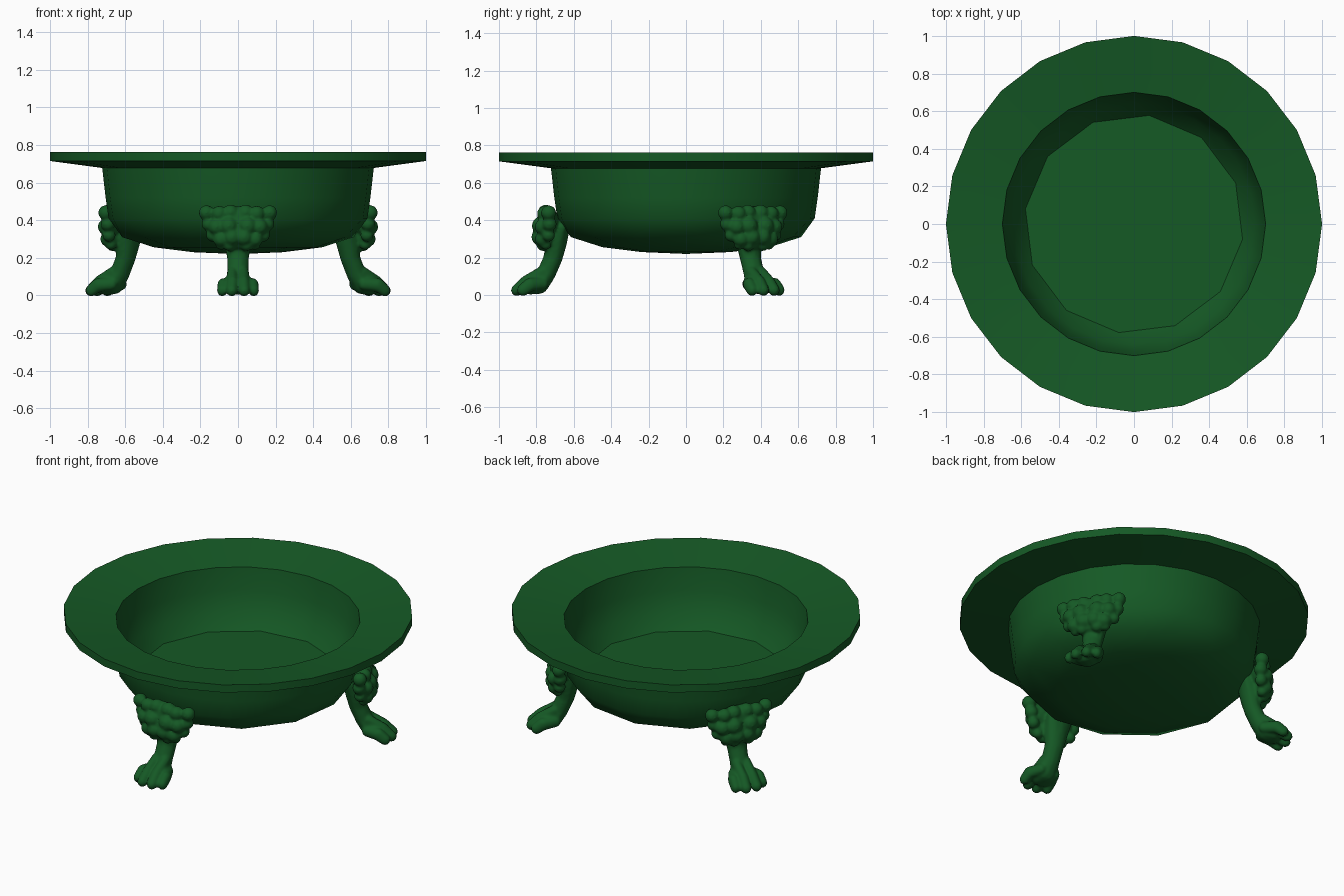
import bpy, bmesh, math
from mathutils import Matrix, Vector

if "Cube" in bpy.data.objects:
    bpy.data.objects.remove(bpy.data.objects["Cube"])

green = bpy.data.materials.new("green_patina")
green.diffuse_color = (0.0075, 0.1, 0.0185, 1)
green.use_nodes = True
green.node_tree.nodes["Principled BSDF"].inputs["Base Color"].default_value = green.diffuse_color


def make_object(name, bm, angle):
    mesh = bpy.data.meshes.new(name)
    bmesh.ops.recalc_face_normals(bm, faces=bm.faces[:])
    bm.to_mesh(mesh)
    bm.free()
    mesh.materials.append(green)
    obj = bpy.data.objects.new(name, mesh)
    bpy.context.collection.objects.link(obj)
    bpy.ops.object.select_all(action='DESELECT')
    obj.select_set(True)
    bpy.context.view_layer.objects.active = obj
    bpy.ops.object.shade_smooth_by_angle(angle=math.radians(angle))
    return obj


# bowl with wide dished rim: stacked rings (radius, height, sides, turn);
# the wall and rim have 24 sides, the underside and inner floor 12
rings = [(.24, .23, 12, 7), (.45, .256, 12, 7), (.62, .31, 12, 7), (.688, .41, 24, 0),
         (.704, .52, 24, 0), (.722, .678, 24, 0), (1, .715, 24, 0), (1, .763, 24, 0),
         (.7, .718, 24, 0), (.68, .58, 24, 0), (.642, .46, 24, 0), (.583, .373, 12, 22)]
bm = bmesh.new()
loops = []
for r, z, n, turn in rings:
    phase = math.radians(turn)
    ring = [bm.verts.new((r * math.cos(phase + 2 * math.pi * i / n),
                          r * math.sin(phase + 2 * math.pi * i / n), z)) for i in range(n)]
    loops.append([bm.edges.new((ring[i - 1], ring[i])) for i in range(n)])
for a, b in zip(loops, loops[1:]):
    bmesh.ops.bridge_loops(bm, edges=a + b)
for loop, z in ((loops[0], .22), (loops[-1], .373)):
    centre = bm.verts.new((0, 0, z))
    for e in loop:
        bm.faces.new((*e.verts, centre))
make_object("bowl", bm, 42)


def blob(bm, center, radii):
    bmesh.ops.create_icosphere(bm, subdivisions=2, radius=1,
                               matrix=Matrix.Translation(center) @ Matrix.Diagonal((*radii, 1)))


def chain(bm, stations, steps=6):
    # overlapping ellipsoids along a path: stations are (x, y, z, rx, ry)
    for a, b in zip(stations, stations[1:]):
        for i in range(steps + 1):
            x, y, z, rx, ry = Vector(a).lerp(Vector(b), i / steps)
            blob(bm, (x, y, z), (rx, ry, ry))


# lion-style leg: shank, broad toes and a cluster of mane curls
bm = bmesh.new()
chain(bm, [(0, -.665, .36, .09, .045), (0, -.695, .28, .075, .06), (0, -.71, .2, .06, .052),
           (0, -.745, .12, .058, .052), (0, -.785, .058, .07, .053), (0, -.835, .042, .075, .04)])
blob(bm, (0, -.735, .39), (.17, .058, .085))
blob(bm, (0, -.75, .33), (.12, .055, .09))
curls = [(.04, -.75, .44, .045), (.1, -.755, .435, .043), (.168, -.735, .44, .042),
         (.155, -.73, .38, .04), (.05, -.775, .37, .051), (.115, -.765, .365, .045),
         (.135, -.735, .32, .036), (.032, -.78, .31, .048), (.09, -.765, .3, .044),
         (.045, -.765, .27, .036), (.09, -.75, .272, .031)]
for s in (-1, 1):
    for x, y, z, r in curls:
        blob(bm, (s * x, y, z), (r, r, r))
    chain(bm, [(s * .03, -.77, .12, .03, .035), (s * .03, -.85, .066, .034, .042),
               (s * .033, -.905, .026, .031, .032)])
    chain(bm, [(s * .05, -.77, .06, .03, .035), (s * .08, -.835, .055, .031, .038),
               (s * .084, -.872, .027, .029, .033)])
leg = make_object("leg_front", bm, 60)

# fuse the leg into one skin and soften it
remesh = leg.modifiers.new("fuse", 'REMESH')
remesh.mode = 'VOXEL'
remesh.voxel_size = .008
remesh.use_smooth_shade = True
soften = leg.modifiers.new("soften", 'SMOOTH')
soften.factor = .5
soften.iterations = 5

# two more legs around the bowl, set slightly closer in
for name, turn in (("leg_back_right", 120), ("leg_back_left", 240)):
    other = leg.copy()
    other.name = name
    other.rotation_euler.z = math.radians(turn)
    other.location = Matrix.Rotation(math.radians(turn), 3, 'Z') @ Vector((0, .021, 0))
    bpy.context.collection.objects.link(other)
